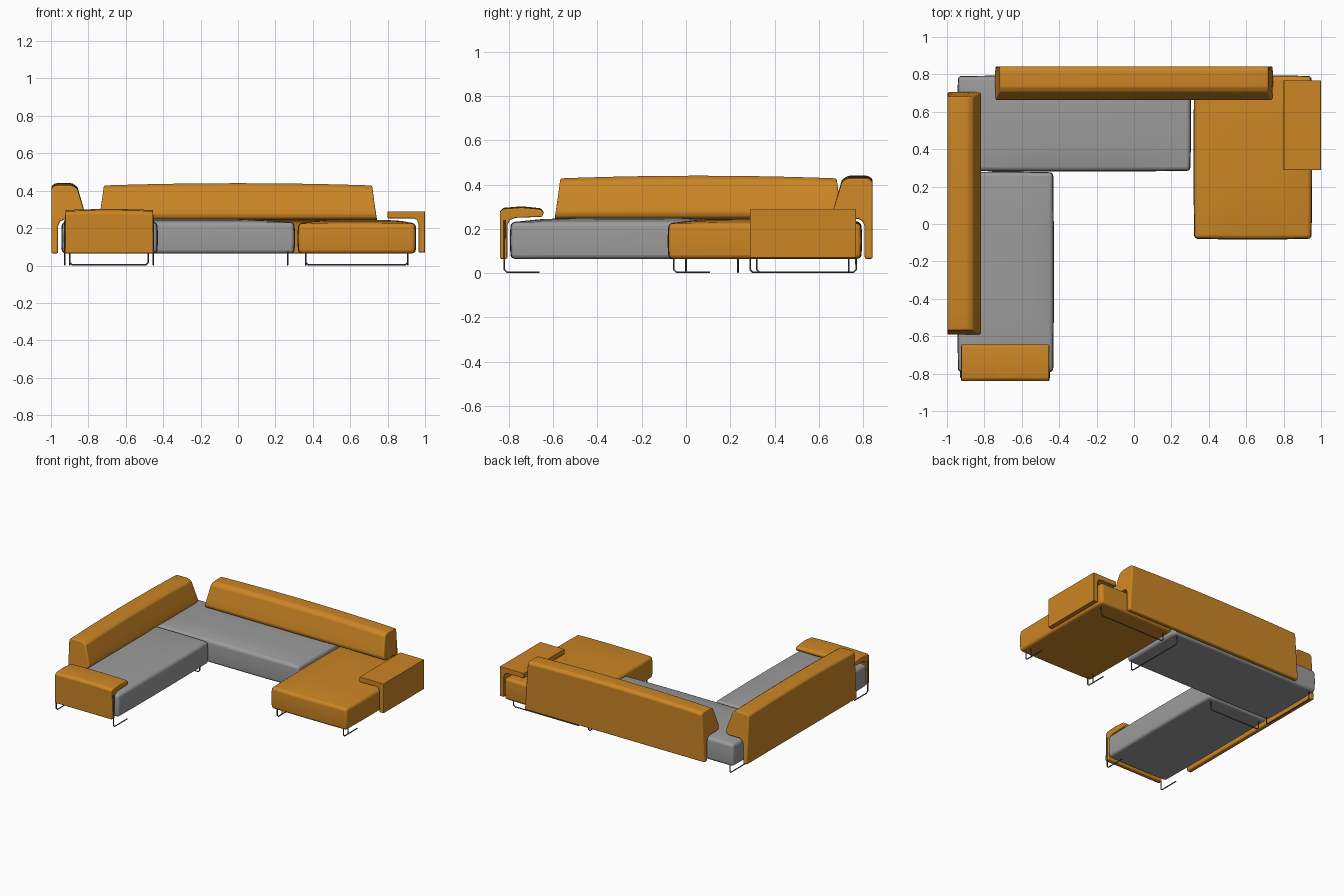
import bpy, bmesh, math

if "Cube" in bpy.data.objects:
    bpy.data.objects.remove(bpy.data.objects["Cube"])


def material(name, rgb):
    m = bpy.data.materials.new(name)
    m.use_nodes = True
    m.diffuse_color = (*rgb, 1)
    m.node_tree.nodes["Principled BSDF"].inputs["Base Color"].default_value = (*rgb, 1)
    return m


ORANGE = material("orange fabric", (0.60, 0.235, 0.018))
GREY = material("grey fabric", (0.33, 0.33, 0.33))
STEEL = material("dark steel", (0.1, 0.1, 0.1))


def finish(name, bm, mat, bevel):
    bmesh.ops.recalc_face_normals(bm, faces=bm.faces[:])
    mesh = bpy.data.meshes.new(name)
    bm.to_mesh(mesh)
    bm.free()
    mesh.materials.append(mat)
    ob = bpy.data.objects.new(name, mesh)
    bpy.context.collection.objects.link(ob)
    mod = ob.modifiers.new("soft edges", "BEVEL")
    mod.width, mod.segments = bevel, 4
    mod.limit_method, mod.angle_limit = "ANGLE", math.radians(28)
    bpy.ops.object.select_all(action="DESELECT")
    ob.select_set(True)
    bpy.context.view_layer.objects.active = ob
    bpy.ops.object.shade_smooth_by_angle(angle=math.radians(40))


def seat(name, x, y, z, mat, crown=0.02, bulge=0.008):
    """Box cushion with a crowned top and gently bulging sides."""
    bm = bmesh.new()
    bmesh.ops.create_cube(bm, size=2)
    bmesh.ops.subdivide_edges(bm, edges=bm.edges[:], cuts=7, use_grid_fill=True)
    for v in bm.verts:
        a, b, c = v.co
        top = crown * (1 - a ** 4) * (1 - b ** 4) if c > 0.99 else 0
        hx = (x[1] - x[0]) / 2 - bulge * (c * c + b * b) / 2
        hy = (y[1] - y[0]) / 2 - bulge * (c * c + a * a) / 2
        v.co = ((x[0] + x[1]) / 2 + a * hx, (y[0] + y[1]) / 2 + b * hy,
                (z[0] + z[1]) / 2 + c * (z[1] - z[0]) / 2 + top)
    finish(name, bm, mat, 0.018)


def hanging_part(name, profile, span, place, crown, taper, bevel):
    """Sweep a (depth, height) profile along a span; upper part crowns and tapers."""
    bm = bmesh.new()
    mid, half = sum(span) / 2, (span[1] - span[0]) / 2
    top = max(z for _, z in profile)
    rings = []
    for i in range(13):
        t = i / 6 - 1
        ring = []
        for u, z in profile:
            high = max(0, (z - 0.25) / (top - 0.25))
            s = mid + t * (half - taper * high)
            ring.append(bm.verts.new(place(u, s, z - crown * t * t * high)))
        rings.append(ring)
    n = len(profile)
    for a, b in zip(rings, rings[1:]):
        for k in range(n):
            bm.faces.new((a[k], a[(k + 1) % n], b[(k + 1) % n], b[k]))
    bm.faces.new(rings[0])
    bm.faces.new(rings[-1])
    finish(name, bm, ORANGE, bevel)


def wire(name, points):
    cu = bpy.data.curves.new(name, "CURVE")
    cu.dimensions = "3D"
    cu.bevel_depth, cu.bevel_resolution = 0.004, 2
    cu.use_fill_caps = True
    sp = cu.splines.new("POLY")
    sp.points.add(len(points) - 1)
    for p, co in zip(sp.points, points):
        p.co = (*co, 1)
    cu.materials.append(STEEL)
    bpy.context.collection.objects.link(bpy.data.objects.new(name, cu))


# Seats
seat("chaise_seat", (-0.945, -0.428), (-0.795, 0.28), (0.065, 0.23), GREY)
seat("back_seat", (-0.945, 0.305), (0.28, 0.795), (0.065, 0.23), GREY)
seat("ottoman_seat", (0.318, 0.953), (-0.083, 0.795), (0.065, 0.225), ORANGE)

# Backrests: thin outer panel with a padded upper roll
back = [(0, 0.065), (0, 0.425), (0.02, 0.44), (0.11, 0.44), (0.138, 0.422),
        (0.165, 0.33), (0.18, 0.275), (0.172, 0.252), (0.15, 0.245),
        (0.065, 0.245), (0.045, 0.235), (0.035, 0.21), (0.035, 0.065)]
hanging_part("rear_backrest", back, (-0.742, 0.742),
             lambda u, s, z: (s, 0.842 - u, z), 0.012, 0.025, 0.008)
hanging_part("side_backrest", back, (-0.592, 0.705),
             lambda u, s, z: (u - 0.997, s, z), 0.012, 0.025, 0.008)

# Armrests: outer panel folding over into a flat ledge
soft_arm = [(0, 0.065), (0, 0.28), (0.015, 0.295), (0.1, 0.302), (0.185, 0.293),
            (0.198, 0.275), (0.19, 0.255), (0.07, 0.25), (0.045, 0.24),
            (0.033, 0.215), (0.033, 0.065)]
flat_arm = [(0, 0.07), (0, 0.29), (0.2, 0.29), (0.2, 0.252), (0.06, 0.252),
            (0.043, 0.243), (0.035, 0.225), (0.035, 0.07)]
hanging_part("chaise_armrest", soft_arm, (-0.925, -0.452),
             lambda u, s, z: (s, u - 0.84, z), 0.006, 0.003, 0.006)
hanging_part("ottoman_armrest", flat_arm, (0.288, 0.768),
             lambda u, s, z: (1 - u, s, z), 0, 0, 0.004)

# Wire legs
FLOOR, UNDER, R = 0.004, 0.075, 0.012


def sled(name, p, q, h0, h1):
    """Floor runner from p to q, rising to h0 and h1 at its ends."""
    length = math.dist(p, q)
    d = [(b - a) / length * R for a, b in zip(p, q)]
    pts = []
    if h0:
        pts += [(*p, h0), (*p, FLOOR + R)]
    pts += [(p[0] + d[0], p[1] + d[1], FLOOR), (q[0] - d[0], q[1] - d[1], FLOOR)]
    if h1:
        pts += [(*q, FLOOR + R), (*q, h1)]
    wire(name, pts)


for side, x in (("right", -0.925), ("left", -0.452)):
    sled("chaise_front_leg_" + side, (x, -0.82), (x, -0.65), 0.24, 0)
for side, x in (("right", 0.362), ("left", 0.908)):
    sled("ottoman_front_leg_" + side, (x, -0.055), (x, 0.12), UNDER, 0)
    wire("ottoman_front_strut_" + side, [(x, 0, FLOOR), (x, 0, UNDER)])
sled("chaise_rear_leg", (-0.9, 0.235), (-0.48, 0.235), UNDER, UNDER)
sled("ottoman_rear_leg", (0.362, 0.735), (0.908, 0.735), UNDER, UNDER)
sled("back_seat_inner_leg", (0.265, 0.29), (0.265, 0.768), UNDER, UNDER)
sled("back_seat_corner_leg", (-0.9, 0.32), (-0.9, 0.768), UNDER, UNDER)
